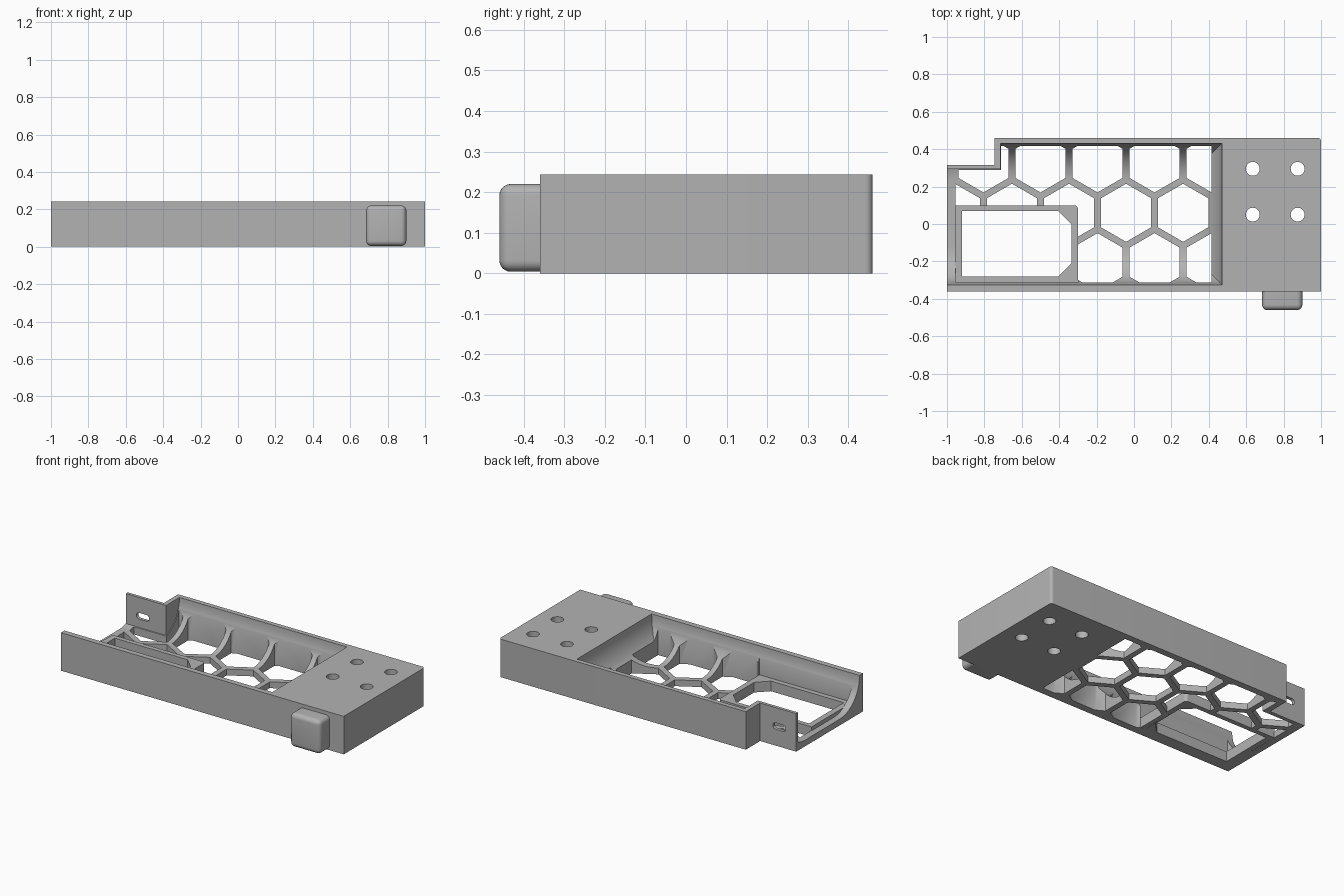
import bpy, bmesh, math
from mathutils import Vector

if "Cube" in bpy.data.objects:
    bpy.data.objects.remove(bpy.data.objects["Cube"], do_unlink=True)

grey = bpy.data.materials.new("plain_grey")
grey.use_nodes = True
grey.diffuse_color = (0.45, 0.45, 0.45, 1)
grey.node_tree.nodes["Principled BSDF"].inputs["Base Color"].default_value = grey.diffuse_color


def prism(name, points, z0, z1, radius=0, rounded=None, segments=6):
    """Extrude an outline upward, optionally rounding the edges a rule selects."""
    bm = bmesh.new()
    face = bm.faces.new([bm.verts.new((x, y, z0)) for x, y in points])
    bmesh.ops.remove_doubles(bm, verts=bm.verts, dist=0.0005)
    top = bmesh.ops.extrude_face_region(bm, geom=bm.faces[:])["geom"]
    for v in top:
        if isinstance(v, bmesh.types.BMVert):
            v.co.z = z1
    bmesh.ops.recalc_face_normals(bm, faces=bm.faces)
    if radius:
        edges = [e for e in bm.edges if rounded(e.verts[0].co, e.verts[1].co)]
        bmesh.ops.bevel(bm, geom=edges, offset=radius, segments=segments,
                        profile=0.5, affect='EDGES', clamp_overlap=True)
        bmesh.ops.recalc_face_normals(bm, faces=bm.faces)
    mesh = bpy.data.meshes.new(name)
    bm.to_mesh(mesh)
    bm.free()
    mesh.materials.append(grey)
    ob = bpy.data.objects.new(name, mesh)
    bpy.context.scene.collection.objects.link(ob)
    return ob


def rect(x0, x1, y0, y1):
    return [(x0, y0), (x1, y0), (x1, y1), (x0, y1)]


def ring(x, y, r, n, turn=0.0):
    return [(x + r * math.cos(turn + math.tau * i / n),
             y + r * math.sin(turn + math.tau * i / n)) for i in range(n)]


def clip(points, axis, limit, sign):
    """Keep the part of an outline on one side of an axis-aligned line."""
    out = []
    for i, b in enumerate(points):
        a = points[i - 1]
        da, db = sign * (a[axis] - limit), sign * (b[axis] - limit)
        if (da > 0) != (db > 0):
            out.append(tuple(Vector(a).lerp(Vector(b), da / (da - db))))
        if db > 0:
            out.append(b)
    return out


def cut(target, cutter):
    cutter.hide_render = True
    mod = target.modifiers.new("cut", 'BOOLEAN')
    mod.operation = 'DIFFERENCE'
    mod.solver = 'EXACT'
    mod.object = cutter
    bpy.context.view_layer.objects.active = target
    bpy.ops.object.modifier_apply(modifier=mod.name)
    bpy.data.objects.remove(cutter, do_unlink=True)


HEIGHT, FLOOR = 0.243, 0.04

# Stepped outer tray with the solid block at its +x end
tray = prism("tray", [(-1, -0.36), (1, -0.36), (1, 0.46), (-0.745, 0.46),
                      (-0.745, 0.315), (-1, 0.315)], 0, HEIGHT, 0.018,
             lambda a, b: min(a.x, b.x) > 0.9 and min(a.y, b.y) > 0.4 and a.z != b.z)

# Cavity with a large concave fillet along its floor, open at the -x end
cut(tray, prism("cavity_cutter", rect(-1.4, 0.47, -0.325, 0.43), FLOOR, 0.5, 0.2,
                lambda a, b: max(a.z, b.z) < 0.1, 10))

# Recess and window with two chamfered corners
WIN = (-0.955, -0.30, -0.312, 0.10)
cut(tray, prism("recess_cutter", rect(*WIN), 0.065, 0.5))
window = [(-0.92, -0.28), (-0.405, -0.28), (-0.335, -0.21),
          (-0.335, 0.0), (-0.405, 0.07), (-0.92, 0.07)]
cut(tray, prism("window_cutter", window, -0.1, 0.3))

# Honeycomb floor openings
PITCH, RIB = 0.305, 0.036
radius = (PITCH - RIB) / math.sqrt(3)
for row in (-1, 0, 1):
    for col in range(-4, 3):
        x = -0.0425 + PITCH * (col + 0.5 * abs(row))
        y = 0.06 + row * PITCH * math.sqrt(3) / 2
        cell = ring(x, y, radius, 6, math.pi / 6)
        for axis, limit, sign in ((0, -0.955, 1), (0, 0.415, -1), (1, -0.312, 1), (1, 0.417, -1)):
            cell = clip(cell, axis, limit, sign)
        pieces = [cell]
        if row == 1 and x < -0.7:      # cell that straddles the step in the wall
            pieces = [clip(cell, 1, 0.29, -1), clip(cell, 0, -0.71, 1)]
        for p in pieces:
            # stay clear of the window frame
            if len(p) > 2 and not (row == -1 and x < -0.3):
                cut(tray, prism("cell_cutter", p, -0.1, 0.4))

# Mounting holes through the block
for x in (0.635, 0.875):
    for y in (0.05, 0.295):
        cut(tray, prism("hole_cutter", ring(x, y, 0.037, 32), -0.1, 0.4))

# Raised frame around the window
frame = prism("window_frame", rect(-0.958, -0.30, -0.315, 0.10), 0.001, 0.065, 0.02,
              lambda a, b: a.z != b.z and a.x > -0.4 and a.y > 0)
cut(frame, prism("frame_cutter", window, -0.1, 0.3))

# Stepped rear tab with a slot
tab = prism("rear_tab", [(-1, 0.315), (-1, 0.295), (-0.715, 0.295), (-0.715, 0.44),
                         (-0.745, 0.44), (-0.745, 0.315)], 0.02, HEIGHT)
slot = prism("slot_cutter", rect(-0.925, -0.835, 0.2, 0.4), 0.105, 0.145, 0.019,
             lambda a, b: a.y != b.y)
cut(tab, slot)

# Rounded button on the front wall
button = prism("front_button", rect(0.685, 0.9, -0.46, -0.34), 0.004, 0.22, 0.028,
               lambda a, b: min(a.y, b.y) < -0.4)

# Smooth curved surfaces, crisp edges
bpy.ops.object.select_all(action='DESELECT')
for ob in (tray, frame, tab, button):
    ob.select_set(True)
bpy.context.view_layer.objects.active = tray
bpy.ops.object.shade_smooth_by_angle(angle=math.radians(30))
